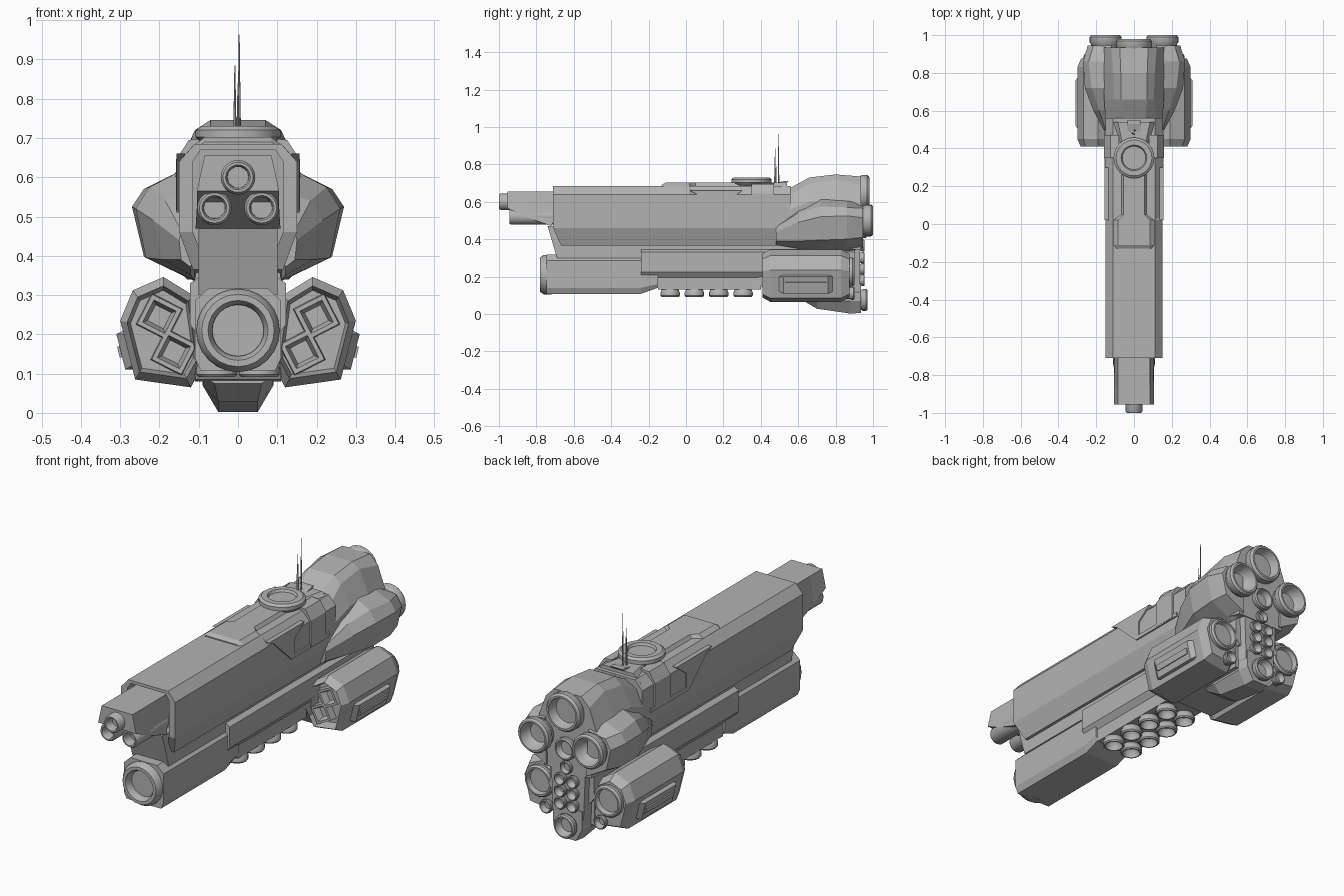
import bpy, bmesh, math
from mathutils import Vector

if "Cube" in bpy.data.objects:
    bpy.data.objects.remove(bpy.data.objects["Cube"])

grey = bpy.data.materials.new("hull_grey")
grey.diffuse_color = (0.45, 0.45, 0.45, 1)
grey.use_nodes = True
grey.node_tree.nodes["Principled BSDF"].inputs["Base Color"].default_value = grey.diffuse_color


def finish(name, bm, mirror=False, smooth=False):
    bmesh.ops.recalc_face_normals(bm, faces=bm.faces)
    me = bpy.data.meshes.new(name)
    bm.to_mesh(me)
    bm.free()
    ob = bpy.data.objects.new(name, me)
    bpy.context.collection.objects.link(ob)
    me.materials.append(grey)
    if mirror:
        m = ob.modifiers.new("mirror", 'MIRROR')
        m.use_mirror_merge = False
    if smooth:
        bpy.ops.object.select_all(action='DESELECT')
        ob.select_set(True)
        bpy.context.view_layer.objects.active = ob
        bpy.ops.object.shade_smooth_by_angle(angle=math.radians(35))
    return ob


def loft(name, rings, mirror=False):
    """Skin matching rings of 3D points and cap both ends."""
    bm = bmesh.new()
    vs = [[bm.verts.new(p) for p in r] for r in rings]
    n = len(rings[0])
    for a, b in zip(vs, vs[1:]):
        for i in range(n):
            j = (i + 1) % n
            bm.faces.new((a[i], a[j], b[j], b[i]))
    bm.faces.new(vs[0])
    bm.faces.new(vs[-1])
    return finish(name, bm, mirror)


def sym(y, half):
    """Symmetric ring at y from right-half (x, z) points, top to bottom."""
    return [(x, y, z) for x, z in half] + [(-x, y, z) for x, z in reversed(half)]


def prism(name, pts, x0, x1, mirror=False):
    return loft(name, [[(x, y, z) for y, z in pts] for x in (x0, x1)], mirror)


def box(name, x, y, z, mirror=False):
    return prism(name, [(y[0], z[0]), (y[1], z[0]), (y[1], z[1]), (y[0], z[1])], x[0], x[1], mirror)


def lathe(name, prof, loc, d, n=24, mirror=False):
    """Spin (radius, height) profile about direction d; height 0 at loc."""
    q = Vector(d).to_track_quat('Z', 'Y')
    bm = bmesh.new()
    rings = [[bm.verts.new(q @ Vector((r * math.cos(2 * math.pi * i / n), r * math.sin(2 * math.pi * i / n), h))
                           + Vector(loc)) for i in range(n)] for r, h in prof]
    for a, b in zip(rings, rings[1:]):
        for i in range(n):
            j = (i + 1) % n
            bm.faces.new((a[i], a[j], b[j], b[i]))
    bm.faces.new(rings[0])
    bm.faces.new(rings[-1])
    return finish(name, bm, mirror, True)


def nozzle(name, r, length, loc, d=(0, 1, 0), mirror=False, n=24):
    prof = [(r * .7, -length), (r * .93, -r * .55), (r, -r * .45), (r, -r * .12), (r * .9, 0), (r * .8, 0),
            (r * .72, -r * .4), (r * .5, -r * .75), (r * .15, -r * .9)]
    return lathe(name, prof, loc, d, n, mirror)


def barrel(name, r, length, depth, loc, mirror=False):
    prof = [(r, -length), (r, -r * .2), (r * .87, 0), (r * .72, 0), (r * .62, -r * .2), (r * .6, -depth)]
    return lathe(name, prof, loc, (0, -1, 0), 24, mirror)


# upper hull with a recessed front rim
hull = [(.11, .685), (.15, .64), (.15, .46), (.115, .365)]
inner = [(.095, .67), (.115, .64), (.115, .46), (.09, .40)]


def slant(y, half):
    return [(x, yy + max(0, .46 - z) * .45, z) for x, yy, z in sym(y, half)]


loft("upper_hull", [slant(-.66, inner), slant(-.71, inner), slant(-.71, hull), sym(.56, hull)])

# gun block with three barrels
loft("gun_block", [
    [(.085, -.955, .655), (.105, -.955, .565), (-.105, -.955, .565), (-.085, -.955, .655)],
    [(.085, -.86, .655), (.105, -.86, .52), (-.105, -.86, .52), (-.085, -.86, .655)],
    [(.085, -.64, .655), (.108, -.72, .47), (-.108, -.72, .47), (-.085, -.64, .655)]])
barrel("top_barrel", .044, .14, .05, (0, -1, .6))
barrel("lower_barrel", .044, .25, .05, (.06, -.945, .522), True)

# neck joining the hulls
prism("neck", [(-.74, .47), (-.69, .30), (.88, .30), (.88, .47)], -.1, .1)

# lower cannon
can = [(.075, .318), (.11, .285), (.11, .14), (.095, .108)]
loft("cannon_housing", [sym(-.745, can), sym(-.24, can),
                        sym(-.15, [(.075, .318), (.11, .285), (.11, .16), (.095, .14)])])
barrel("cannon_muzzle", .106, .06, .09, (0, -.78, .21))

# lower hull and belly thrusters
low = [(.09, .352), (.122, .33), (.122, .225), (.1, .195)]
loft("lower_hull", [sym(-.24, low), sym(.9, low)])
box("belly_rack", (-.1, .1), (-.15, .4), (.13, .21))
for i in range(4):
    nozzle(f"belly_thruster_{i}", .052, .07, (.054, -.085 + i * .13, .092), (0, 0, -1), True, 16)
loft("keel_slope", [sym(.38, [(.1, .22), (.1, .19)]), sym(.44, [(.11, .22), (.11, .085)]),
                    sym(.88, [(.11, .22), (.11, .08)])])

# raised deck, side armour and turret ring
deck = [(.085, .702), (.115, .68), (.15, .64), (.15, .60)]
loft("raised_deck", [sym(-.13, [(x, z - .012) for x, z in deck]), sym(-.11, deck), sym(.02, deck),
                     sym(.05, [(.055, .702), (.07, .68), (.15, .64), (.15, .6)]),
                     sym(.4, [(.055, .702), (.07, .68), (.15, .64), (.15, .6)]), sym(.54, deck)])
prism("side_armour", [(.02, .66), (.06, .64), (.2, .51), (.22, .51), (.22, .6), (.3, .66)], .135, .157, True)
prism("side_sill", [(.2, .51), (.5, .51), (.5, .53), (.2, .53)], .135, .157, True)
loft("side_pillar", [[(.08, y, .7), (.125, y, .695), (.158, y, .645), (.158, y, .515), (.08, y, .515)]
                     for y in (.35, .47)], True)
lathe("turret_ring", [(.085, -.05), (.108, -.028), (.108, -.01), (.095, 0), (.068, 0), (.062, -.012)],
      (0, .35, .73), (0, 0, 1), 24)
prism("mast_base", [(.44, .69), (.53, .69), (.55, .712), (.53, .712)], -.035, .035)
for i, (x, y, top) in enumerate([(.003, .495, .963), (-.008, .48, .885), (0, .475, .84)]):
    lathe(f"antenna_{i}", [(.005, .68 - top), (.003, (.68 - top) * .5), (.0012, 0)], (x, y, top), (0, 0, 1), 6)

# rear engine cowls
loft("top_cowl", [
    sym(.48, [(.05, .645), (.11, .62), (.14, .55), (.14, .40)]),
    sym(.56, [(.06, .675), (.12, .64), (.152, .56), (.15, .38)]),
    sym(.66, [(.07, .73), (.105, .695), (.158, .60), (.15, .37)]),
    sym(.80, [(.07, .746), (.11, .72), (.16, .61), (.15, .36)]),
    sym(.935, [(.075, .735), (.12, .69), (.16, .58), (.13, .34)])])
side = [
    (.48, [(.12, .47), (.145, .465), (.15, .44), (.145, .39), (.12, .37)]),
    (.60, [(.12, .56), (.185, .54), (.215, .49), (.19, .39), (.12, .35)]),
    (.72, [(.12, .63), (.225, .575), (.26, .52), (.235, .395), (.11, .337)]),
    (.86, [(.12, .62), (.24, .57), (.27, .525), (.24, .40), (.11, .335)]),
    (.945, [(.12, .58), (.215, .565), (.245, .515), (.22, .41), (.11, .35)])]
loft("side_cowl", [[(x, y, z) for x, z in h] for y, h in side], True)

# rear spine and ventral bulge
stern = [(.09, .45), (.11, .34), (.1, .12), (.06, .05)]
loft("stern_spine", [sym(.82, stern), sym(.93, [(x * .85, z) for x, z in stern])])
loft("ventral_bulge", [
    sym(.62, [(.08, .12), (.085, .09), (.06, .075)]),
    sym(.70, [(.09, .14), (.09, .07), (.05, .028)]),
    sym(.88, [(.09, .16), (.09, .07), (.05, .002)]),
    sym(.935, [(.08, .16), (.08, .07), (.045, .006)])])

# rear nozzles
nozzle("top_engine", .094, .12, (0, .98, .648))
nozzle("side_engine", .085, .12, (.15, 1, .5), mirror=True)
nozzle("centre_engine", .055, .08, (0, .965, .46))
nozzle("bottom_engine", .058, .08, (0, .97, .075))
nozzle("small_thruster_top", .032, .06, (0, .955, .365), n=16)
for i in range(3):
    nozzle(f"small_thruster_{i}", .031, .06, (.034, .955, .3 - i * .06), mirror=True, n=16)

# side pods with recessed front, square launch tubes and slotted panel
pod = [(.115, .30), (.19, .346), (.268, .312), (.30, .235), (.262, .085), (.12, .065), (.09, .12)]
cx, cz = .19, .205


def pod_ring(y, s):
    return [(cx + (x - cx) * s, y, cz + (z - cz) * s) for x, z in pod]


loft("side_pod", [pod_ring(.46, .76), pod_ring(.41, .84), pod_ring(.45, 1), pod_ring(.83, 1), pod_ring(.875, .82)], True)


def square(x, y, z, r):
    return [(x + r * math.cos(math.radians(72 + 90 * k)), y, z + r * math.sin(math.radians(72 + 90 * k)))
            for k in range(4)]


for i, (x, z) in enumerate([(.2, .245), (.163, .155)]):
    loft(f"launch_tube_{i}", [square(x, y, z, r) for y, r in
                              ((.47, .064), (.42, .06), (.42, .045), (.455, .032))], True)


def panel(y, c, hw, depth):
    u, n = Vector((.245, 0, .97)), Vector((.97, 0, -.245))
    o = Vector((.281, y, .16 + c))
    return [o + u * hw - n * .03, o + u * hw * .8 + n * depth, o - u * hw * .8 + n * depth, o - u * hw - n * .03]


loft("pod_panel", [panel(.49, 0, .05, -.005), panel(.52, 0, .058, .018),
                   panel(.76, 0, .058, .018), panel(.79, 0, .05, -.005)], True)
loft("pod_slot_bar", [panel(.53, 0, .018, .024), panel(.75, 0, .018, .024)], True)
nozzle("pod_engine", .078, .08, (.19, .9, .225), mirror=True)
nozzle("pod_small_engine", .034, .06, (.15, .9, .11), mirror=True, n=16)
